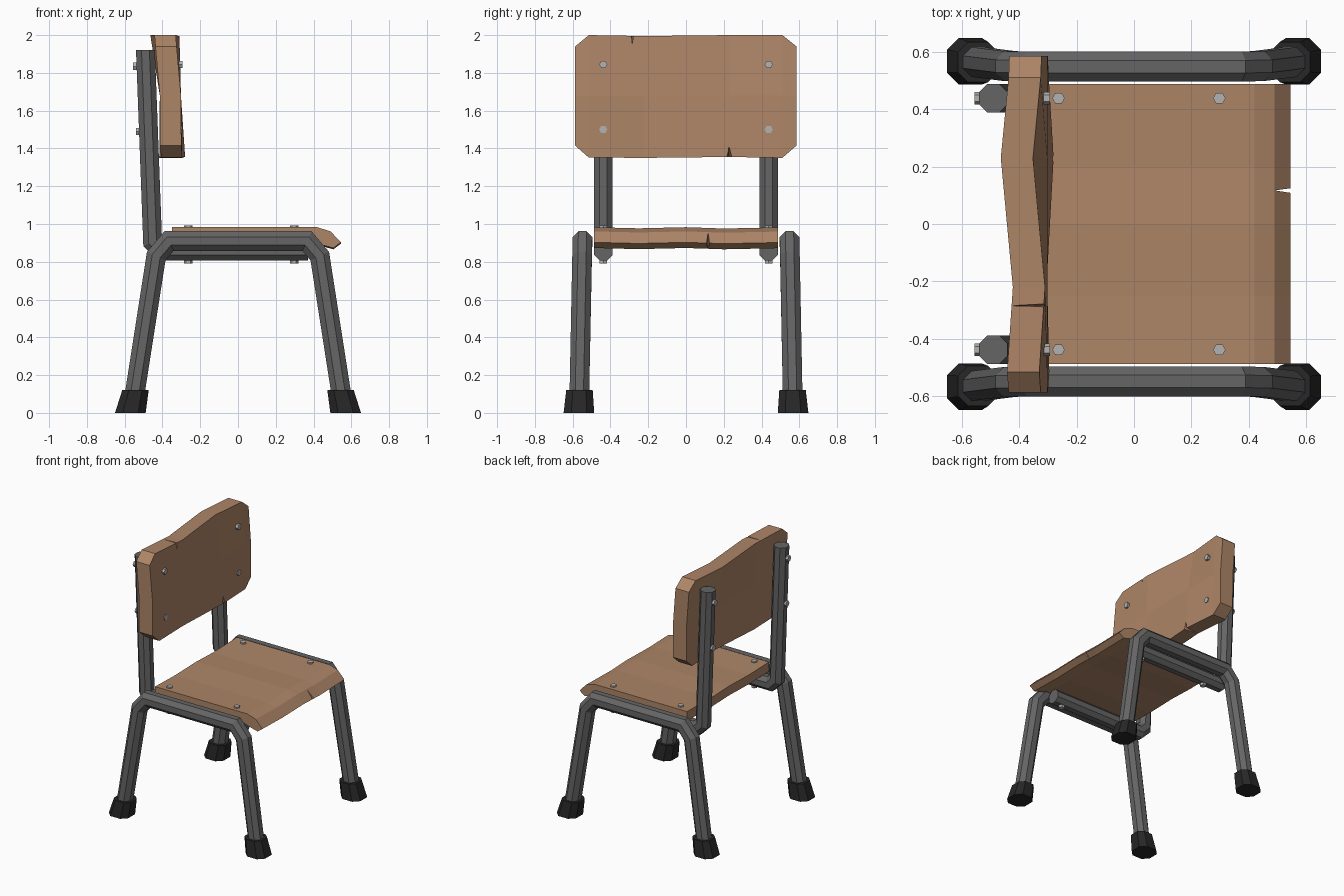
import bpy, bmesh
from math import pi
from mathutils import Vector, Matrix

if "Cube" in bpy.data.objects:
    bpy.data.objects.remove(bpy.data.objects["Cube"])


def material(name, rgb):
    m = bpy.data.materials.new(name)
    m.diffuse_color = (*rgb, 1)
    m.use_nodes = True
    m.node_tree.nodes["Principled BSDF"].inputs["Base Color"].default_value = m.diffuse_color
    return m


WOOD = material("wood", (0.42, 0.235, 0.135))
METAL = material("dark_metal", (0.13, 0.13, 0.13))
RUBBER = material("rubber", (0.02, 0.02, 0.02))
STEEL = material("bolt_steel", (0.45, 0.45, 0.45))


def finish(name, bm, mat):
    bmesh.ops.recalc_face_normals(bm, faces=bm.faces)
    me = bpy.data.meshes.new(name)
    bm.to_mesh(me)
    bm.free()
    ob = bpy.data.objects.new(name, me)
    bpy.context.collection.objects.link(ob)
    if mat:
        me.materials.append(mat)
    return ob


def loft(name, rings, mat):
    """Skin a list of equal-sized point rings and cap both ends."""
    bm = bmesh.new()
    vs = [[bm.verts.new(p) for p in r] for r in rings]
    n = len(vs[0])
    for a, b in zip(vs, vs[1:]):
        for i in range(n):
            j = (i + 1) % n
            bm.faces.new((a[i], a[j], b[j], b[i]))
    bm.faces.new(vs[0])
    bm.faces.new(vs[-1])
    return finish(name, bm, mat)


def octagon(h, c=0.42):
    """Chamfered square of half-width h."""
    k = h * c
    return [(h, -k), (h, k), (k, h), (-k, h), (-h, k), (-h, -k), (-k, -h), (k, -h)]


def tube(name, path, h, mat, flat_end=False):
    """Octagonal tube along a path lying (nearly) in the xz plane, mitred at bends."""
    pts = [Vector(p) for p in path]
    rings = []
    for i, p in enumerate(pts):
        d = []
        if i:
            d.append(p - pts[i - 1])
        if i < len(pts) - 1:
            d.append(pts[i + 1] - p)
        ns = [Vector((-v.z, 0, v.x)).normalized() for v in d]
        m = sum(ns, Vector()).normalized()
        m /= m.dot(ns[0])
        if flat_end and i == len(pts) - 1:
            m = Vector((-1, 0, 0))
        rings.append([p + m * a + Vector((0, b, 0)) for a, b in octagon(h)])
    return loft(name, rings, mat)


def cut(ob, rings):
    """Carve a wedge-shaped crack out of a board."""
    tool = loft("crack_cutter", rings, None)
    tool.hide_render = True
    mod = ob.modifiers.new("crack", "BOOLEAN")
    mod.operation, mod.object, mod.solver = "DIFFERENCE", tool, "EXACT"
    bpy.context.view_layer.objects.active = ob
    bpy.ops.object.modifier_apply(modifier=mod.name)
    bpy.data.objects.remove(tool)


def bolt(name, loc, along_x):
    bm = bmesh.new()
    rot = Matrix.Rotation(pi / 2, 4, "Y") if along_x else Matrix.Rotation(pi / 6, 4, "Z")
    bmesh.ops.create_cone(bm, cap_ends=True, segments=6, radius1=0.022, radius2=0.022,
                          depth=0.03, matrix=Matrix.Translation(loc) @ rot)
    finish(name, bm, STEEL)


for s, side in ((-1, "near"), (1, "far")):
    # Leg frame: one bent tube per side
    half = [(0.55, 0.565, 0.08), (0.433, 0.55, 0.83), (0.365, 0.548, 0.91)]
    path = [(-x, s * y, z) for x, y, z in half] + [(x, s * y, z) for x, y, z in reversed(half)]
    tube(f"{side}_leg_frame", path, 0.052, METAL)

    # Rubber feet
    for sx, end in ((-1, "back"), (1, "front")):
        rings = [[(sx * cx + a, s * cy + b, z) for a, b in octagon(h, 0.5)]
                 for cx, cy, h, z in ((0.57, 0.567, 0.081, 0), (0.543, 0.564, 0.07, 0.12))]
        loft(f"{side}_{end}_foot", rings, RUBBER)

    # Seat rail bending up into the back post
    y = s * 0.438
    tube(f"{side}_back_post", [(0.37, y, 0.858), (-0.405, y, 0.858), (-0.452, y, 0.905),
                               (-0.49, y, 1.92)], 0.05, METAL, True)

    # Bolt heads on both ends of each fixing
    for z in (1.845, 1.5):
        bolt(f"{side}_backrest_bolt", (-0.308, y, z), True)
        bolt(f"{side}_backrest_nut", (-0.54 + (1.845 - z) * 0.045, y, z - 0.01), True)
    for x in (-0.263, 0.297):
        bolt(f"{side}_seat_bolt", (x, y, 0.977), False)
        bolt(f"{side}_seat_nut", (x, y, 0.805), False)

# Seat: board profile with a drooping front lip, gently wavy across
profile = [(-0.35, 0.91), (-0.35, 0.98), (0.1, 0.98), (0.42, 0.98), (0.49, 0.958),
           (0.545, 0.9), (0.505, 0.87), (0.42, 0.893), (0.38, 0.908)]
waves = [(-0.488, 0.003), (-0.25, -0.003), (0.0, 0.003), (0.2, -0.004), (0.488, 0.002)]
seat = loft("seat", [[(x, y, z + dz) for x, z in profile] for y, dz in waves], WOOD)
cut(seat, [[(0.49, 0.117, z), (0.6, 0.1, z), (0.6, 0.132, z)] for z in (0.8, 1.1)])

# Backrest: (y, bottom z, top z, front x at bottom, front x at top)
sections = [(-0.587, 1.415, 1.94, -0.30, -0.325), (-0.515, 1.352, 2.0, -0.295, -0.33),
            (-0.22, 1.35, 1.995, -0.305, -0.31), (0.23, 1.355, 2.0, -0.28, -0.352),
            (0.51, 1.35, 2.0, -0.297, -0.325), (0.585, 1.415, 1.94, -0.30, -0.322)]
T = 0.112
rings = [[(b, y, lo), (-0.302, y, 1.68), (t, y, hi),
          (t - T, y, hi), (-0.302 - T, y, 1.68), (b - T, y, lo)]
         for y, lo, hi, b, t in sections]
backrest = loft("backrest", rings, WOOD)
cut(backrest, [[(x, -0.285, tip), (x, -0.285 - w, 2.06), (x, -0.285 + w, 2.06)]
               for x, tip, w in ((-0.25, 1.93, 0.02), (-0.42, 1.99, 0.004))])
cut(backrest, [[(x, 0.227, tip), (x, 0.227 - w, 1.3), (x, 0.227 + w, 1.3)]
               for x, tip, w in ((-0.22, 1.44, 0.036), (-0.39, 1.37, 0.006))])
